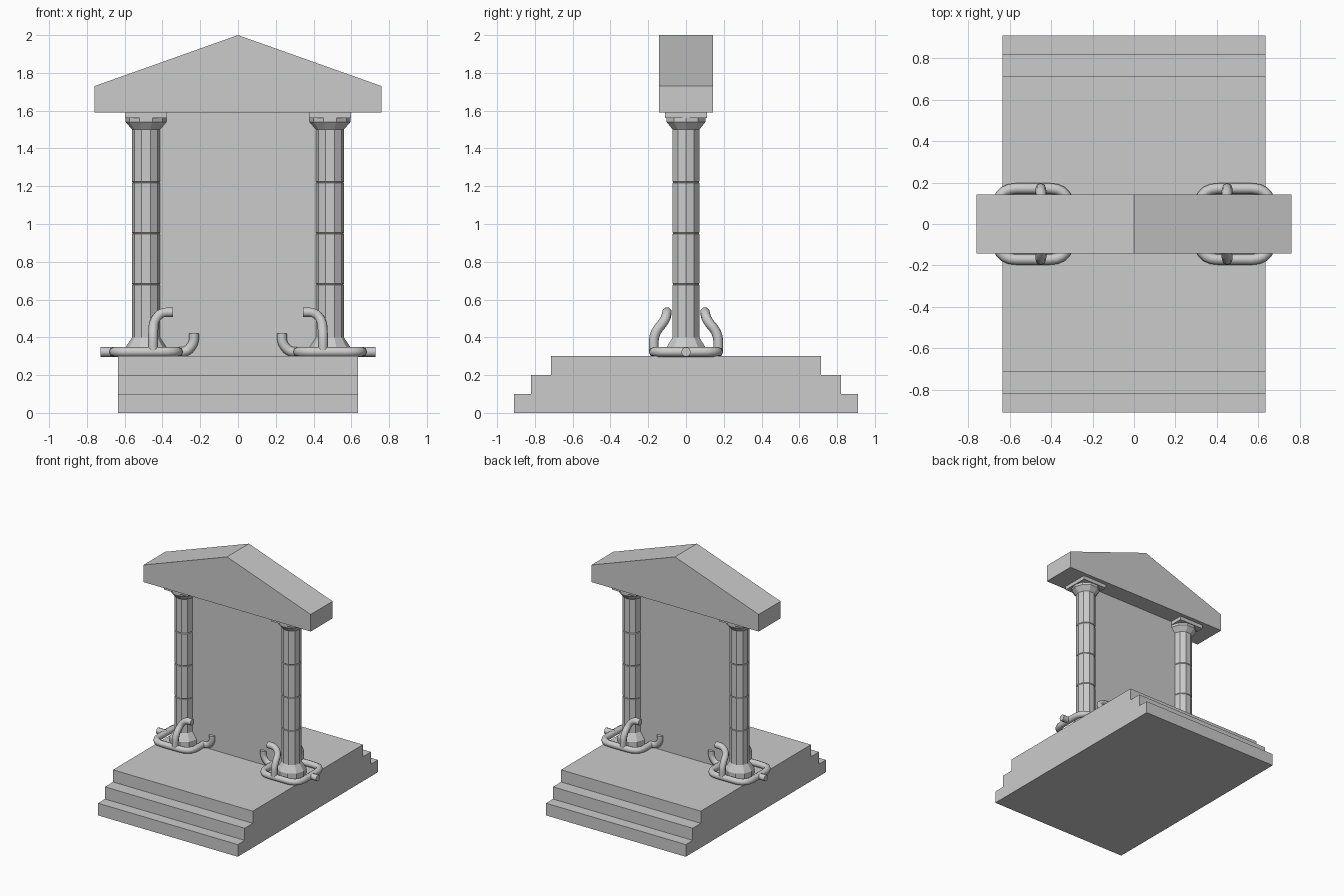
import bpy, bmesh, math
from mathutils import Vector

if "Cube" in bpy.data.objects:
    bpy.data.objects.remove(bpy.data.objects["Cube"])

stone = bpy.data.materials.new("grey_stone")
stone.diffuse_color = (0.6, 0.6, 0.6, 1)
stone.use_nodes = True
stone.node_tree.nodes["Principled BSDF"].inputs["Base Color"].default_value = stone.diffuse_color


def add_mesh(name, bm):
    bmesh.ops.recalc_face_normals(bm, faces=bm.faces)
    me = bpy.data.meshes.new(name)
    bm.to_mesh(me)
    bm.free()
    me.materials.append(stone)
    ob = bpy.data.objects.new(name, me)
    bpy.context.collection.objects.link(ob)
    return ob


def extrude(name, pts, vec):
    bm = bmesh.new()
    face = bm.faces.new([bm.verts.new(p) for p in pts])
    res = bmesh.ops.extrude_face_region(bm, geom=[face], use_keep_orig=True)
    moved = [g for g in res["geom"] if isinstance(g, bmesh.types.BMVert)]
    bmesh.ops.translate(bm, vec=vec, verts=moved)
    return add_mesh(name, bm)


def lathe(name, profile, x, sides):
    bm = bmesh.new()
    rings = [[bm.verts.new((x + r * math.cos(2 * math.pi * i / sides),
                            r * math.sin(2 * math.pi * i / sides), z))
              for i in range(sides)] for r, z in profile]
    for a, b in zip(rings, rings[1:]):
        for i in range(sides):
            j = (i + 1) % sides
            bm.faces.new((a[i], a[j], b[j], b[i]))
    bm.faces.new(rings[0])
    bm.faces.new(rings[-1])
    return add_mesh(name, bm)


def rounded(corners, radius, closed=False, steps=5):
    """Replace each corner of a path by a short curve."""
    c = [Vector(p) for p in corners]
    n = len(c)
    out = []
    for i, p in enumerate(c):
        if not closed and i in (0, n - 1):
            out.append(p)
            continue
        a, b = c[i - 1] - p, c[(i + 1) % n] - p
        a = p + a.normalized() * min(radius, a.length * 0.49)
        b = p + b.normalized() * min(radius, b.length * 0.49)
        for k in range(steps + 1):
            t = k / steps
            out.append(a * (1 - t) ** 2 + p * 2 * t * (1 - t) + b * t * t)
    return out


def tube(name, pts, closed=False, r=0.026):
    cu = bpy.data.curves.new(name, "CURVE")
    cu.dimensions = "3D"
    cu.bevel_depth = r
    cu.bevel_resolution = 2
    cu.use_fill_caps = True
    sp = cu.splines.new("POLY")
    sp.points.add(len(pts) - 1)
    for q, p in zip(sp.points, pts):
        q.co = (*p, 1)
    sp.use_cyclic_u = closed
    cu.materials.append(stone)
    ob = bpy.data.objects.new(name, cu)
    bpy.context.collection.objects.link(ob)
    bpy.ops.object.select_all(action="DESELECT")
    ob.select_set(True)
    bpy.context.view_layer.objects.active = ob
    bpy.ops.object.convert(target="MESH")
    bpy.ops.object.shade_smooth_by_angle(angle=math.radians(50))


# Stepped platform, steps at front and back
half = [(0.91, 0), (0.91, 0.1), (0.82, 0.1), (0.82, 0.2), (0.715, 0.2), (0.715, 0.3)]
outline = half + [(-y, z) for y, z in reversed(half)]
extrude("stepped_platform", [(-0.635, y, z) for y, z in outline], (1.27, 0, 0))

# Gabled roof block
gable = [(-0.76, 1.59), (0.76, 1.59), (0.76, 1.73), (0, 2.0), (-0.76, 1.73)]
extrude("gable_roof", [(x, -0.142, z) for x, z in gable], (0, 0.284, 0))

# Thin panel filling the doorway
bm = bmesh.new()
bm.faces.new([bm.verts.new(p) for p in
              ((-0.46, 0, 0.3), (0.46, 0, 0.3), (0.46, 0, 1.59), (-0.46, 0, 1.59))])
add_mesh("doorway_panel", bm)

# Column profile with drum joints
profile = [(0.11, 0.3), (0.11, 0.345), (0.074, 0.4)]
for z in (0.68, 0.95, 1.22):
    profile += [(0.074, z - 0.004), (0.07, z), (0.074, z + 0.004)]
profile += [(0.074, 1.5), (0.108, 1.54), (0.108, 1.562)]

for side, s in (("left", -1), ("right", 1)):
    cx = 0.487 * s
    lathe(side + "_column", profile, cx, 10)
    # Square plate on top of the column
    h = 0.11
    extrude(side + "_capital", [(cx - h, -h, 1.56), (cx + h, -h, 1.56),
                                (cx + h, h, 1.56), (cx - h, h, 1.56)], (0, 0, 0.03))
    # Rounded square ring around the column foot
    w, z = 0.171, 0.323
    ring = [(cx - w, -w, z), (cx + w, -w, z), (cx + w, w, z), (cx - w, w, z)]
    tube(side + "_ring", rounded(ring, 0.09, True), True)
    # Outer stub and upturned inner hook
    tube(side + "_stub", [Vector((s * 0.65, 0, z)), Vector((s * 0.728, 0, z))])
    tube(side + "_inner_hook", rounded(
        [(s * 0.32, 0, z), (s * 0.27, 0, z), (s * 0.233, 0, 0.37), (s * 0.233, 0, 0.42)], 0.05))
    # Front and back hooks, rising and bending towards the doorway
    for where, f in (("front", -1), ("back", 1)):
        tube(f"{side}_{where}_hook", rounded(
            [(s * 0.45, f * w, z), (s * 0.45, f * w, 0.42), (s * 0.445, f * 0.11, 0.49),
             (s * 0.405, f * 0.1, 0.533), (s * 0.345, f * 0.1, 0.533)], 0.05))
